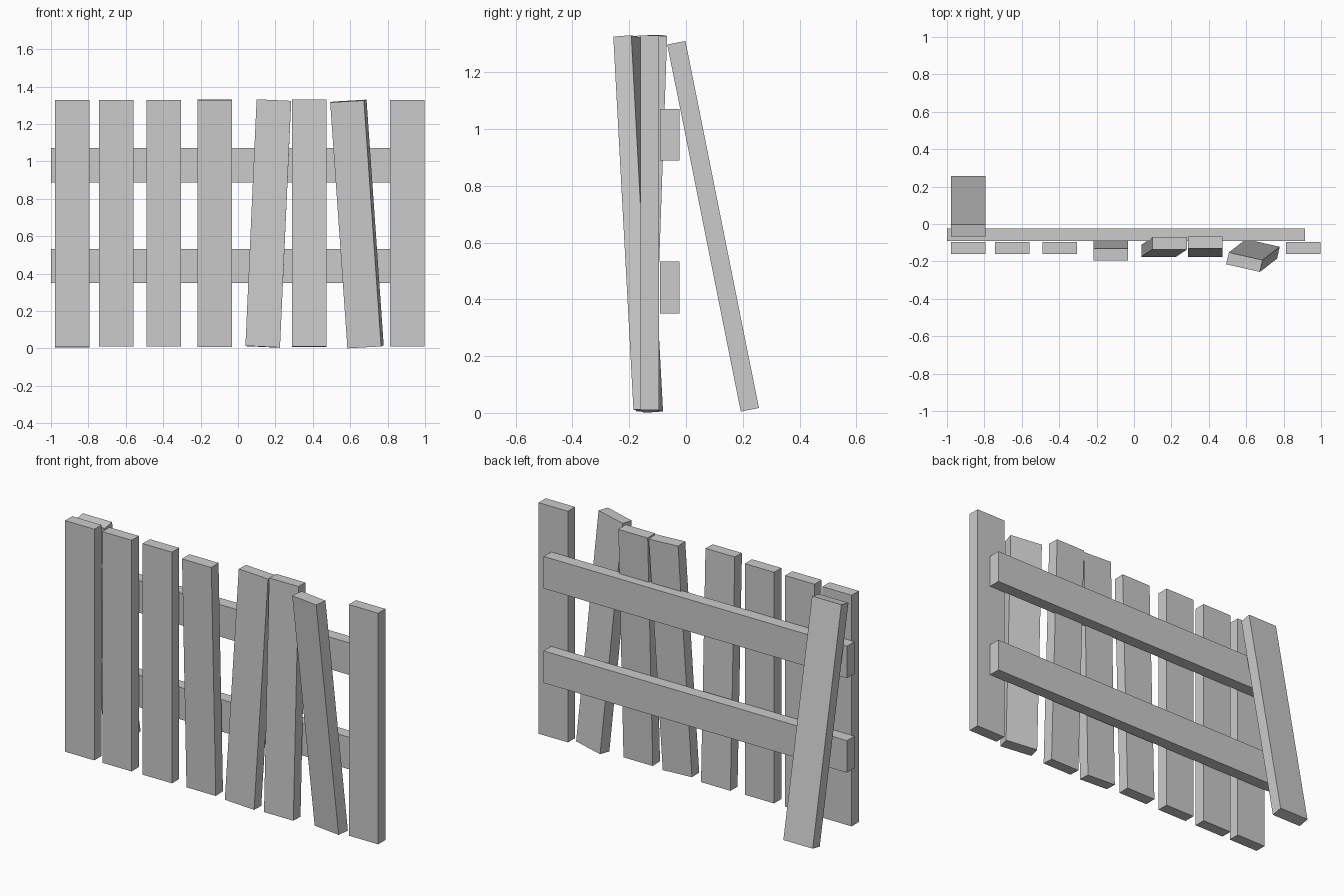
import bpy, math
from mathutils import Vector, Matrix

if "Cube" in bpy.data.objects:
    bpy.data.objects.remove(bpy.data.objects["Cube"])

W, T = 0.185, 0.065  # picket width and thickness


def box(name, size, matrix):
    bpy.ops.mesh.primitive_cube_add(size=1)
    ob = bpy.context.object
    ob.name = name
    ob.data.transform(Matrix.Diagonal((*size, 1)))
    ob.matrix_world = matrix
    return ob


def board(name, bottom, top, yaw=0):
    """Picket running between the centres of its bottom and top ends."""
    a, b = Vector(bottom), Vector(top)
    z = (b - a).normalized()
    x = Vector((math.cos(yaw), math.sin(yaw), 0))
    x = (x - z * x.dot(z)).normalized()
    y = z.cross(x)
    m = Matrix((x, y, z)).transposed().to_4x4()
    m.translation = (a + b) / 2
    return box(name, (W, T, (b - a).length), m)


# Upright pickets
for i, x in enumerate((-0.887, -0.652, -0.397, 0.905)):
    board(f"straight_picket_{i + 1}", (x, -0.128, 0.01), (x, -0.128, 1.329))

# Loose pickets, tilted in various directions
board("forward_picket", (-0.124, -0.123, 0.01), (-0.124, -0.163, 1.329))
board("slanted_picket", (0.132, -0.143, 0.009), (0.192, -0.103, 1.327))
board("backward_picket", (0.381, -0.145, 0.01), (0.381, -0.099, 1.329))
board("twisted_picket", (0.682, -0.133, 0.008), (0.590, -0.204, 1.323), -0.22)

# Fallen board leaning against the back of the rails
board("leaning_board", (-0.887, 0.225, 0.011), (-0.887, -0.034, 1.304))

# Horizontal rails
for name, z in (("lower_rail", 0.441), ("upper_rail", 0.98)):
    box(name, (1.915, 0.068, 0.183), Matrix.Translation((-0.0425, -0.057, z)))
